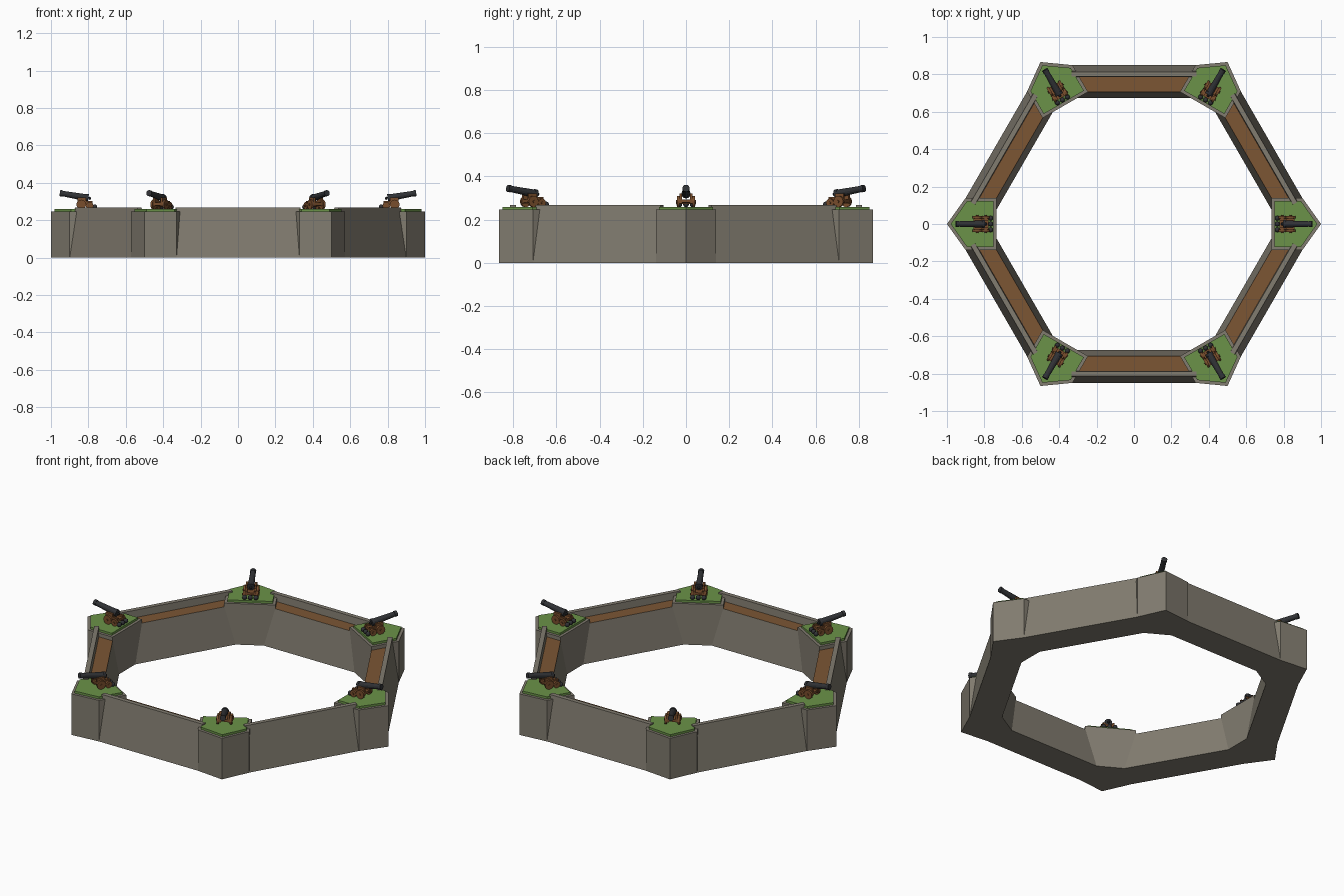
import bpy, bmesh, math
from mathutils import Matrix, Vector

if "Cube" in bpy.data.objects:
    bpy.data.objects.remove(bpy.data.objects["Cube"])


def material(name, rgb):
    m = bpy.data.materials.new(name)
    m.diffuse_color = (*rgb, 1)
    m.use_nodes = True
    m.node_tree.nodes["Principled BSDF"].inputs["Base Color"].default_value = m.diffuse_color
    return m


STONE = material("stone", (0.22, 0.20, 0.16))
GRASS = material("grass", (0.145, 0.29, 0.065))
DIRT = material("walkway_dirt", (0.20, 0.092, 0.034))
WOOD = material("carriage_wood", (0.19, 0.075, 0.025))
IRON = material("iron", (0.03, 0.032, 0.036))


def finish(bm, name, mats, turn, smooth=False):
    """Turn the mesh about the fort centre and make it an object."""
    bmesh.ops.recalc_face_normals(bm, faces=bm.faces)
    bm.transform(Matrix.Rotation(turn, 4, 'Z'))
    me = bpy.data.meshes.new(name)
    for p in bm.faces:
        p.smooth = smooth
    bm.to_mesh(me)
    bm.free()
    for m in mats:
        me.materials.append(m)
    ob = bpy.data.objects.new(name, me)
    bpy.context.collection.objects.link(ob)
    return ob


def prism(points, offset):
    bm = bmesh.new()
    f = bm.faces.new([bm.verts.new(p) for p in points])
    ext = bmesh.ops.extrude_face_region(bm, geom=[f])
    bmesh.ops.translate(bm, vec=Vector(offset),
                        verts=[v for v in ext["geom"] if isinstance(v, bmesh.types.BMVert)])
    bmesh.ops.recalc_face_normals(bm, faces=bm.faces)
    return bm


def cylinder(bm, centre, r1, r2, depth, rot, sides):
    bmesh.ops.create_cone(bm, cap_ends=True, segments=sides, radius1=r1, radius2=r2,
                          depth=depth, matrix=Matrix.Translation(centre) @ rot)


def box(bm, centre, size):
    bmesh.ops.create_cube(bm, size=1, matrix=Matrix.Translation(centre) @ Matrix.Diagonal((*size, 1)))


def wall(turn):
    # battered wall profile with parapet and sunken walkway
    profile = [(0.849, 0), (0.814, 0.267), (0.788, 0.267), (0.785, 0.224), (0.706, 0.224), (0.675, 0)]
    half = 0.335
    bm = prism([(x, -half, z) for x, z in profile], (0, 2 * half, 0))
    for f in bm.faces:
        if f.normal.z > 0.9 and f.calc_center_median().z < 0.25:
            f.material_index = 1
    finish(bm, "curtain_wall", [STONE, DIRT], turn)


def bastion(turn):
    plan = [(1, 0), (0.9, 0.14), (0.735, 0.14), (0.735, -0.14), (0.9, -0.14)]
    finish(prism([(x, y, 0) for x, y in plan], (0, 0, 0.246)), "bastion", [STONE], turn)
    # inset lawn on top
    lawn = [(0.98, 0), (0.892, 0.124), (0.751, 0.124), (0.751, -0.124), (0.892, -0.124)]
    finish(prism([(x, y, 0.244) for x, y in lawn], (0, 0, 0.015)), "bastion_lawn", [GRASS], turn)


def cannon(turn):
    # barrel, tilted up toward the tip, with muzzle ring and rear knob
    tilt = math.radians(10)
    axis = Vector((math.cos(tilt), 0, math.sin(tilt)))
    rot = axis.to_track_quat('Z', 'Y').to_matrix().to_4x4()
    mid = Vector((0.876, 0, 0.332))
    bm = bmesh.new()
    cylinder(bm, mid, 0.019, 0.014, 0.152, rot, 12)
    cylinder(bm, mid + axis * 0.07, 0.0165, 0.0165, 0.016, rot, 12)
    cylinder(bm, mid - axis * 0.07, 0.021, 0.021, 0.014, rot, 12)
    bmesh.ops.create_icosphere(bm, subdivisions=1, radius=0.009,
                               matrix=Matrix.Translation(mid - axis * 0.084))
    finish(bm, "cannon_barrel", [IRON], turn)
    # stepped cheeks and bed
    bm = bmesh.new()
    for s in (-1, 1):
        box(bm, (0.836, s * 0.024, 0.299), (0.046, 0.012, 0.046))
        box(bm, (0.796, s * 0.024, 0.290), (0.036, 0.012, 0.028))
    box(bm, (0.818, 0, 0.287), (0.08, 0.04, 0.014))
    finish(bm, "cannon_carriage", [WOOD], turn)
    # wheels and axles
    bm = bmesh.new()
    sideways = Matrix.Rotation(math.pi / 2, 4, 'X')
    for x, r in ((0.838, 0.026), (0.793, 0.020)):
        for s in (-1, 1):
            cylinder(bm, (x, s * 0.036, 0.258 + r), r, r, 0.012, sideways, 12)
        cylinder(bm, (x, 0, 0.258 + r), 0.006, 0.006, 0.094, sideways, 8)
    finish(bm, "cannon_wheels", [WOOD], turn)
    # row of shot behind the gun
    bm = bmesh.new()
    for y in (-0.031, 0, 0.031):
        bmesh.ops.create_uvsphere(bm, u_segments=10, v_segments=6, radius=0.0135,
                                  matrix=Matrix.Translation((0.766, y, 0.271)))
    finish(bm, "cannonballs", [IRON], turn, smooth=True)


for i in range(6):
    a = i * math.pi / 3
    bastion(a)
    cannon(a)
    wall(a + math.pi / 6)
